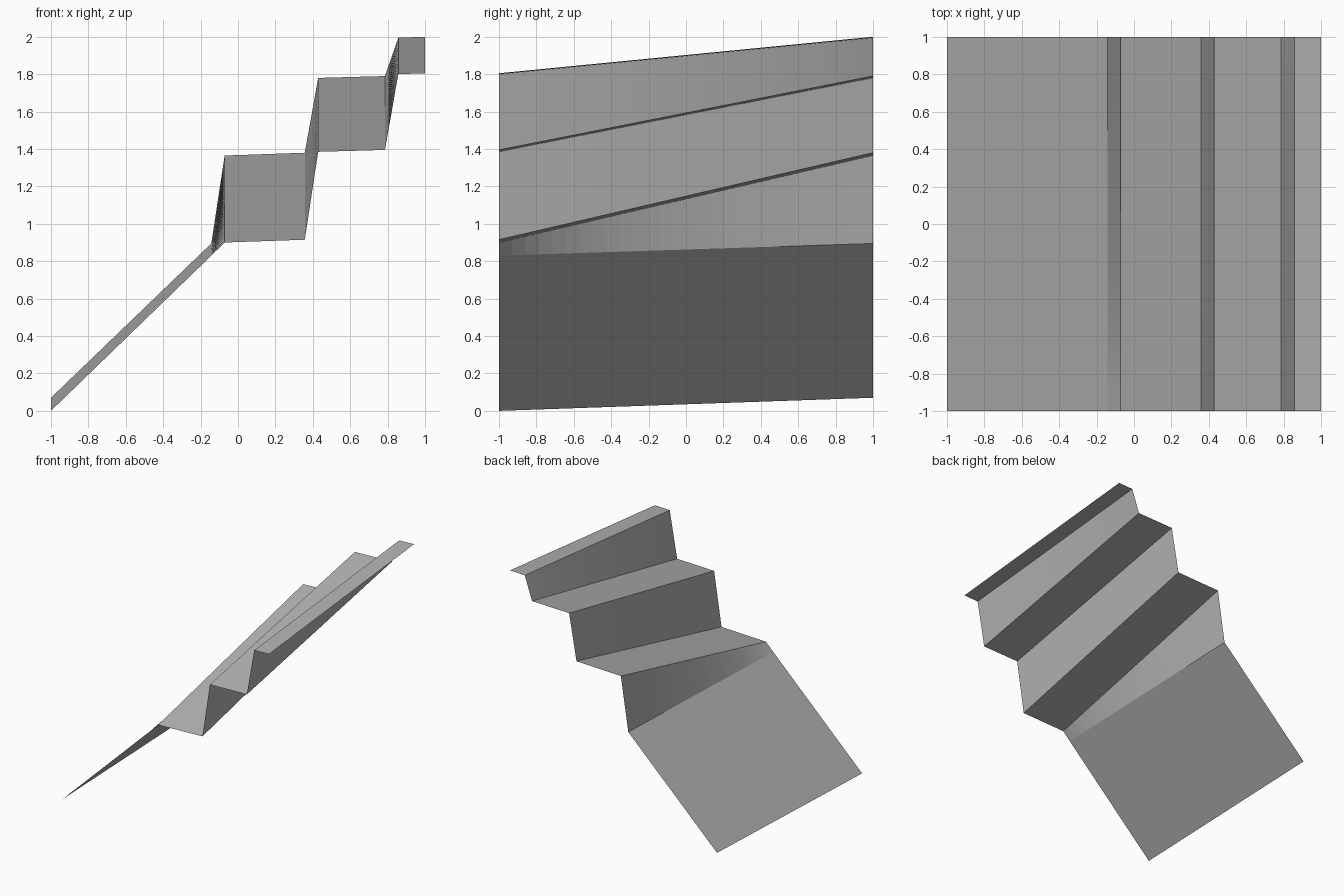
import bpy
import bmesh

if "Cube" in bpy.data.objects:
    bpy.data.objects.remove(bpy.data.objects["Cube"])

# Flat grey for the whole sheet
grey = bpy.data.materials.new("plain_grey")
grey.diffuse_color = (0.45, 0.45, 0.45, 1.0)
grey.use_nodes = True
grey.node_tree.nodes["Principled BSDF"].inputs["Base Color"].default_value = grey.diffuse_color

# Fold lines across the sheet: x, height at the front edge, height at the back edge
S = 1 / 14
folds = [
    (-1.0, 0.0, 0.07),       # foot of the ramp
    (-2 * S, 0.83, 0.895),   # top of the ramp
    (-1 * S, 0.90, 1.365),   # first tread
    (5 * S, 0.915, 1.38),
    (6 * S, 1.385, 1.78),    # second tread
    (11 * S, 1.395, 1.79),
    (12 * S, 1.80, 1.995),   # top tread
    (1.0, 1.805, 2.0),
]
STRIPS = 28  # divisions from front to back, so the twisted risers stay ruled

# Folded sheet, ruled between the front and back profiles
bm = bmesh.new()
rows = []
for j in range(STRIPS + 1):
    t = j / STRIPS
    rows.append([bm.verts.new((x, 2 * t - 1, a + (b - a) * t)) for x, a, b in folds])
for near, far in zip(rows, rows[1:]):
    for i in range(len(folds) - 1):
        bm.faces.new((near[i], near[i + 1], far[i + 1], far[i]))

mesh = bpy.data.meshes.new("folded_terrain_sheet")
bm.to_mesh(mesh)
bm.free()
mesh.materials.append(grey)
sheet = bpy.data.objects.new("folded_terrain_sheet", mesh)
bpy.context.collection.objects.link(sheet)
